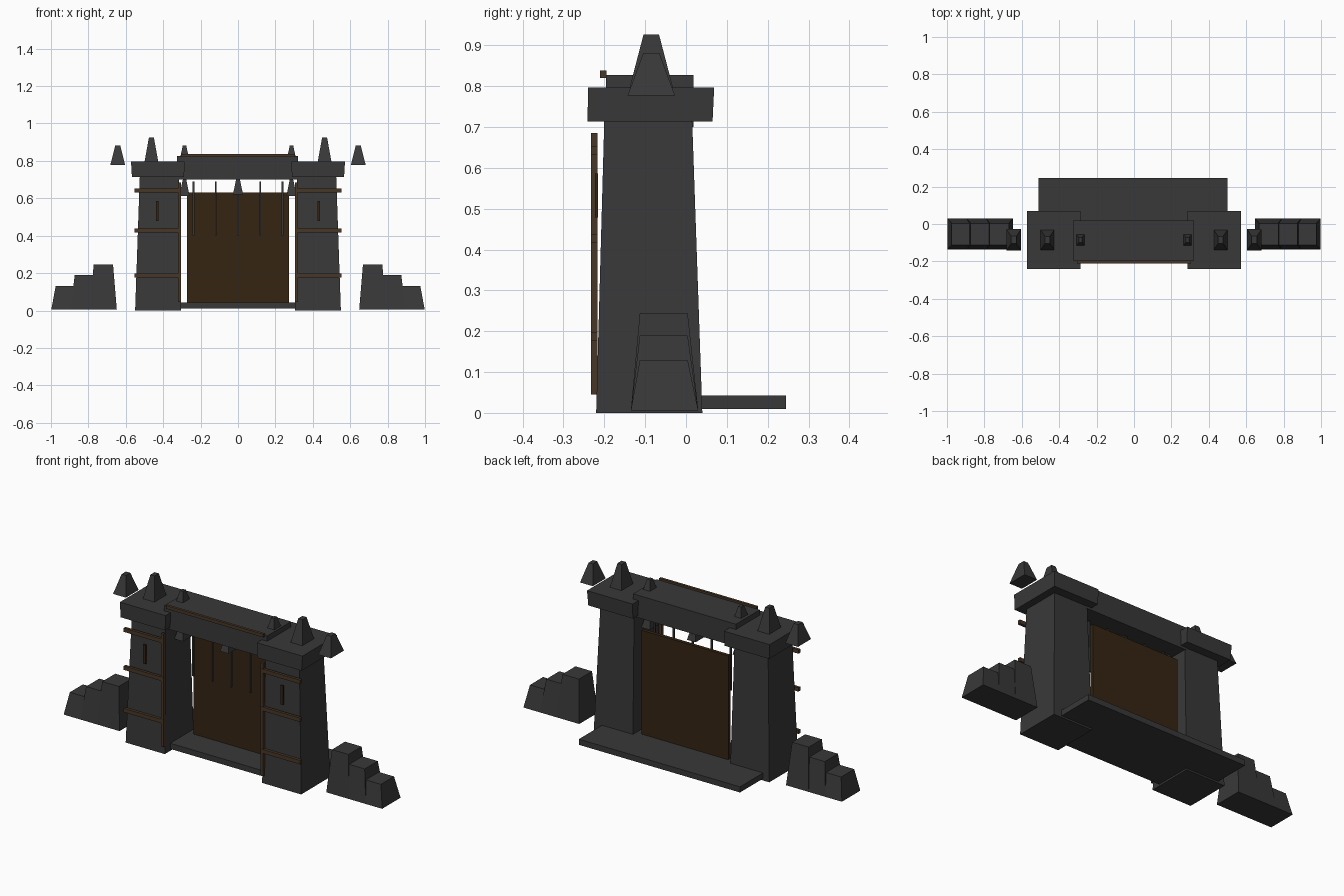
import bpy

if "Cube" in bpy.data.objects:
    bpy.data.objects.remove(bpy.data.objects["Cube"])


def material(name, rgb):
    m = bpy.data.materials.new(name)
    m.diffuse_color = (*rgb, 1)
    m.use_nodes = True
    m.node_tree.nodes["Principled BSDF"].inputs["Base Color"].default_value = m.diffuse_color
    return m


STONE = material("dark_stone", (0.04, 0.04, 0.04))
TRIM = material("brown_timber", (0.065, 0.037, 0.02))
DOOR = material("dark_door_wood", (0.036, 0.018, 0.006))


def block(name, mat, bottom, top=None, z=(0, 1)):
    """Tapered block: bottom and top are (x0, x1, y0, y1) rectangles."""
    top = top or bottom
    verts = []
    for (x0, x1, y0, y1), h in ((bottom, z[0]), (top, z[1])):
        x0, x1 = min(x0, x1), max(x0, x1)
        verts += [(x0, y0, h), (x1, y0, h), (x1, y1, h), (x0, y1, h)]
    faces = [(3, 2, 1, 0), (4, 5, 6, 7)]
    faces += [(i, (i + 1) % 4, (i + 1) % 4 + 4, i + 4) for i in range(4)]
    me = bpy.data.meshes.new(name)
    me.from_pydata(verts, [], faces)
    me.materials.append(mat)
    ob = bpy.data.objects.new(name, me)
    bpy.context.collection.objects.link(ob)
    return ob


def spike(name, x, z0, z1, hx, hy, y=-0.085, k=0.34):
    block(name, STONE, (x - hx, x + hx, y - hy, y + hy),
          (x - hx * k, x + hx * k, y - hy * k, y + hy * k), (z0, z1))


# Threshold slab and lintel
block("threshold_slab", STONE, (-0.51, 0.50, -0.17, 0.245), z=(0.01, 0.042))
block("lintel", STONE, (-0.325, 0.32, -0.196, 0.018), z=(0.70, 0.827))
block("lintel_trim", TRIM, (-0.305, 0.305, -0.21, -0.195), z=(0.82, 0.838))

for side, s in (("left", -1), ("right", 1)):
    def rect(a, b, c, d):
        return (s * a, s * b, c, d)

    # Tower and overhanging cap
    block(side + "_tower", STONE, rect(0.305, 0.55, -0.22, 0.04),
          rect(0.315, 0.525, -0.2, 0.015), (0, 0.72))
    block(side + "_tower_cap", STONE, rect(0.288, 0.567, -0.241, 0.065),
          rect(0.286, 0.572, -0.24, 0.069), (0.713, 0.797))

    # Timber straps, post and arrow slit on the tower front
    for i, h in enumerate((0.187, 0.427, 0.642)):
        block(f"{side}_strap_{i}", TRIM, rect(0.305, 0.553, -0.233, -0.217),
              z=(h - 0.011, h + 0.011))
    block(side + "_post", TRIM, rect(0.304, 0.32, -0.232, -0.217), z=(0.045, 0.685))
    block(side + "_arrow_slit", DOOR, rect(0.424, 0.438, -0.223, -0.215), z=(0.478, 0.586))

    # Gate leaf
    block(side + "_gate_leaf", DOOR, rect(0, 0.272, -0.01, 0.01), z=(0.04, 0.63))

    # Spikes
    spike(side + "_tower_spike", s * 0.463, 0.785, 0.926, 0.0385, 0.056)
    spike(side + "_outer_spike", s * 0.643, 0.777, 0.881, 0.04, 0.058)
    spike(side + "_lintel_spike", s * 0.286, 0.80, 0.882, 0.027, 0.038)
    spike(side + "_gate_spike", s * 0.286, 0.613, 0.70, 0.027, 0.038)

    # Stepped rubble wall
    for i, (a, b, ta, tb, h) in enumerate(((0.648, 0.79, 0.668, 0.772, 0.245),
                                           (0.75, 0.895, 0.765, 0.873, 0.19),
                                           (0.86, 0.998, 0.87, 0.975, 0.13))):
        block(f"{side}_rubble_{i}", STONE, rect(a, b, -0.135, 0.03),
              rect(ta, tb, -0.113, 0.004), (0.006, h))

# Centre gate spike and hanging bars
spike("centre_gate_spike", 0, 0.62, 0.705, 0.027, 0.038)
for i in range(5):
    x = (i - 2) * 0.119
    block(f"hanging_bar_{i}", STONE, (x - 0.005, x + 0.005, -0.065, -0.055), z=(0.40, 0.69))
